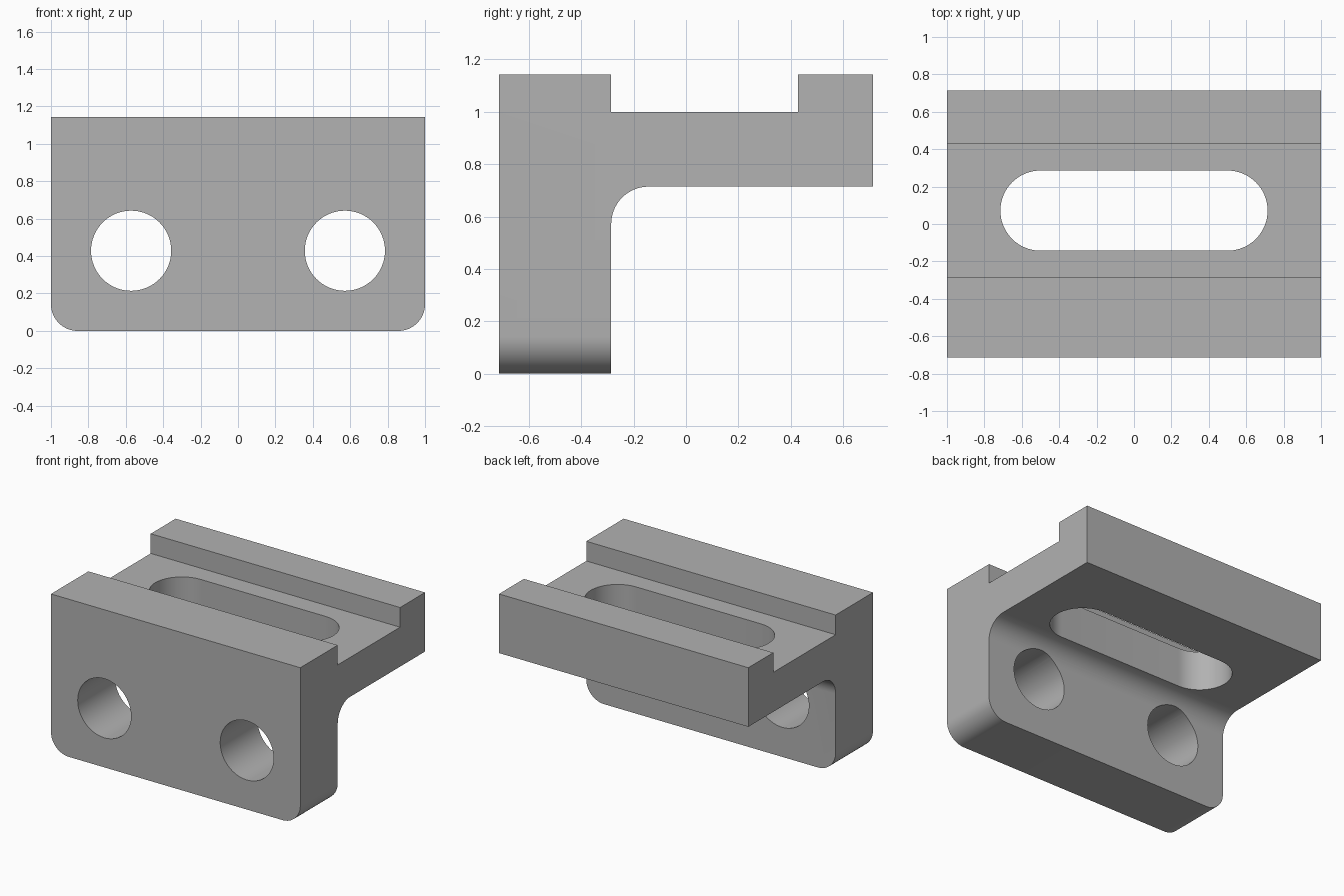
import bpy, bmesh
from math import pi, sin, cos
from mathutils import Vector

if "Cube" in bpy.data.objects:
    bpy.data.objects.remove(bpy.data.objects["Cube"], do_unlink=True)

U = 1 / 7  # design unit: the bracket is 14 x 10 x 8 units

grey = bpy.data.materials.new("plain_grey")
grey.use_nodes = True
colour = (0.445, 0.445, 0.445, 1)
grey.diffuse_color = colour
grey.node_tree.nodes["Principled BSDF"].inputs["Base Color"].default_value = colour


def arc(cx, cy, r, start, end, steps):
    """Points along a circular arc."""
    angles = [start + (end - start) * i / steps for i in range(steps + 1)]
    return [(cx + r * cos(a), cy + r * sin(a)) for a in angles]


def prism(name, outline, place, depth, edit=None):
    """Extrude a closed outline, mapped to 3D by place, along the vector depth."""
    bm = bmesh.new()
    face = bm.faces.new([bm.verts.new(Vector(place(a, b)) * U) for a, b in outline])
    grown = bmesh.ops.extrude_face_region(bm, geom=[face], use_keep_orig=True)
    verts = [g for g in grown["geom"] if isinstance(g, bmesh.types.BMVert)]
    bmesh.ops.translate(bm, verts=verts, vec=Vector(depth) * U)
    if edit:
        edit(bm)
    bmesh.ops.recalc_face_normals(bm, faces=bm.faces)
    mesh = bpy.data.meshes.new(name)
    bm.to_mesh(mesh)
    bm.free()
    mesh.materials.append(grey)
    obj = bpy.data.objects.new(name, mesh)
    bpy.context.collection.objects.link(obj)
    return obj


def round_lower_corners(bm):
    """Round the two bottom corners of the mounting plate."""
    edges = [e for e in bm.edges
             if all(v.co.z < 0.01 for v in e.verts)
             and abs(e.verts[0].co.x - e.verts[1].co.x) < 0.01]
    bmesh.ops.bevel(bm, geom=edges, offset=U, offset_type='OFFSET',
                    segments=16, profile=0.5, affect='EDGES')


# Bracket body: L-shaped side profile with a top channel and an inner fillet
profile = [(-5, 0), (-5, 8), (-2, 8), (-2, 7), (3, 7), (3, 8), (5, 8), (5, 5)]
profile += arc(-1, 4, 1, pi / 2, pi, 16) + [(-2, 0)]
body = prism("bracket_body", profile, lambda y, z: (-7, y, z), (14, 0, 0),
             round_lower_corners)

# Cutters: two bolt holes in the plate and the long slot in the shelf
cutters = []
for side, x in (("left", 4), ("right", -4)):
    hole = arc(x, 3, 1.5, 0, 2 * pi, 64)[:-1]
    cutters.append(prism(side + "_bolt_hole", hole,
                         lambda a, b: (a, -6, b), (0, 5, 0)))
slot = arc(3.5, 0.5, 1.5, -pi / 2, pi / 2, 32) + arc(-3.5, 0.5, 1.5, pi / 2, 3 * pi / 2, 32)
cutters.append(prism("shelf_slot", slot, lambda a, b: (a, b, 4.5), (0, 0, 4)))

bpy.ops.object.select_all(action='DESELECT')
body.select_set(True)
bpy.context.view_layer.objects.active = body
for cutter in cutters:
    cutter.hide_render = True
    cut = body.modifiers.new(cutter.name, 'BOOLEAN')
    cut.operation = 'DIFFERENCE'
    cut.solver = 'EXACT'
    cut.object = cutter
    bpy.ops.object.modifier_apply(modifier=cut.name)
    bpy.data.objects.remove(cutter, do_unlink=True)

# Smooth curved walls, keep machined edges sharp
bpy.ops.object.shade_smooth_by_angle(angle=pi / 6)
